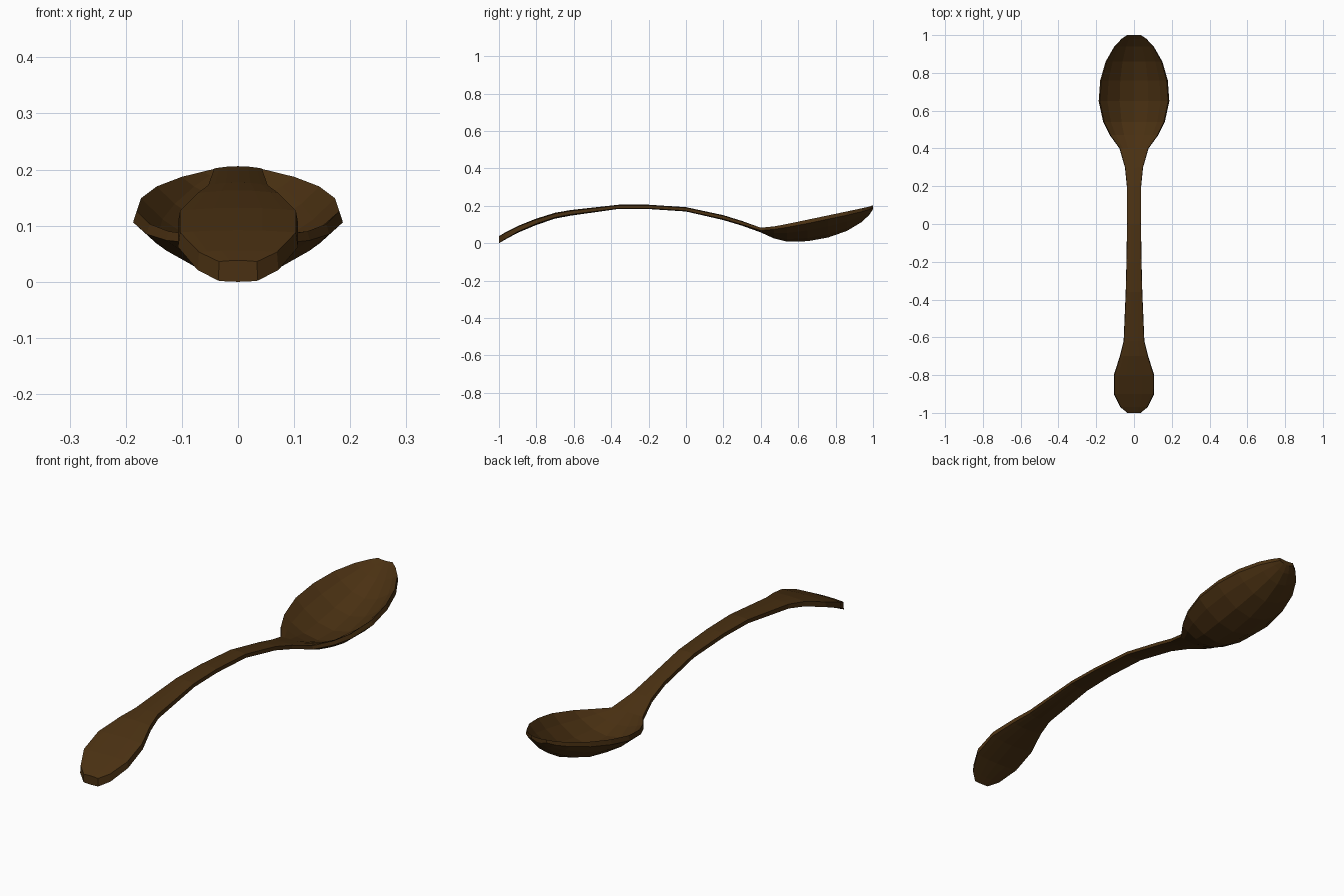
import bpy, bmesh

wood = bpy.data.materials.new("dark brown wood")
wood.diffuse_color = (0.068, 0.03, 0.006, 1)

# stations along the spoon: y, half width, edge z, edge thickness, inner centre z, outer centre z
stations = [
    (-1.00, 0.035, 0.036, 0.034, 0.038, 0.000),
    (-0.97, 0.072, 0.053, 0.032, 0.056, 0.018),
    (-0.90, 0.107, 0.088, 0.026, 0.092, 0.056),
    (-0.80, 0.107, 0.127, 0.022, 0.132, 0.098),
    (-0.70, 0.075, 0.158, 0.020, 0.163, 0.132),
    (-0.62, 0.055, 0.172, 0.018, 0.177, 0.147),
    (-0.36, 0.044, 0.202, 0.015, 0.206, 0.184),
    (-0.20, 0.040, 0.202, 0.015, 0.206, 0.183),
    (0.00, 0.037, 0.189, 0.015, 0.193, 0.170),
    (0.20, 0.038, 0.146, 0.016, 0.150, 0.124),
    (0.30, 0.048, 0.116, 0.016, 0.119, 0.094),
    (0.40, 0.077, 0.083, 0.015, 0.083, 0.058),
    (0.47, 0.128, 0.090, 0.016, 0.056, 0.026),
    (0.54, 0.163, 0.103, 0.018, 0.034, 0.009),
    (0.65, 0.187, 0.126, 0.020, 0.032, 0.011),
    (0.76, 0.179, 0.149, 0.020, 0.053, 0.031),
    (0.86, 0.150, 0.170, 0.020, 0.090, 0.066),
    (0.94, 0.104, 0.187, 0.018, 0.143, 0.114),
    (0.98, 0.066, 0.196, 0.016, 0.180, 0.152),
    (1.00, 0.036, 0.203, 0.013, 0.200, 0.182),
]
us = [-1, -0.78, -0.42, 0, 0.42, 0.78, 1]

# loft a closed section through all stations
bm = bmesh.new()
rings = []
for y, w, edge, t, inner, outer in stations:
    top = [(w * u * 0.965, y, inner + (edge - inner) * u * u) for u in us]
    bottom = [(w * u, y, outer + (edge - t - outer) * u * u) for u in reversed(us)]
    rings.append([bm.verts.new(p) for p in top + bottom])
n = len(rings[0])
for a, b in zip(rings, rings[1:]):
    for i in range(n):
        j = (i + 1) % n
        bm.faces.new((a[i], a[j], b[j], b[i]))

# close both tips with strips
k = len(us)
for r in (rings[0], rings[-1]):
    for i in range(k - 1):
        bm.faces.new((r[i], r[i + 1], r[n - 2 - i], r[n - 1 - i]))
bmesh.ops.recalc_face_normals(bm, faces=bm.faces)

mesh = bpy.data.meshes.new("spoon")
bm.to_mesh(mesh)
bm.free()
mesh.materials.append(wood)
spoon = bpy.data.objects.new("spoon", mesh)
bpy.context.collection.objects.link(spoon)
